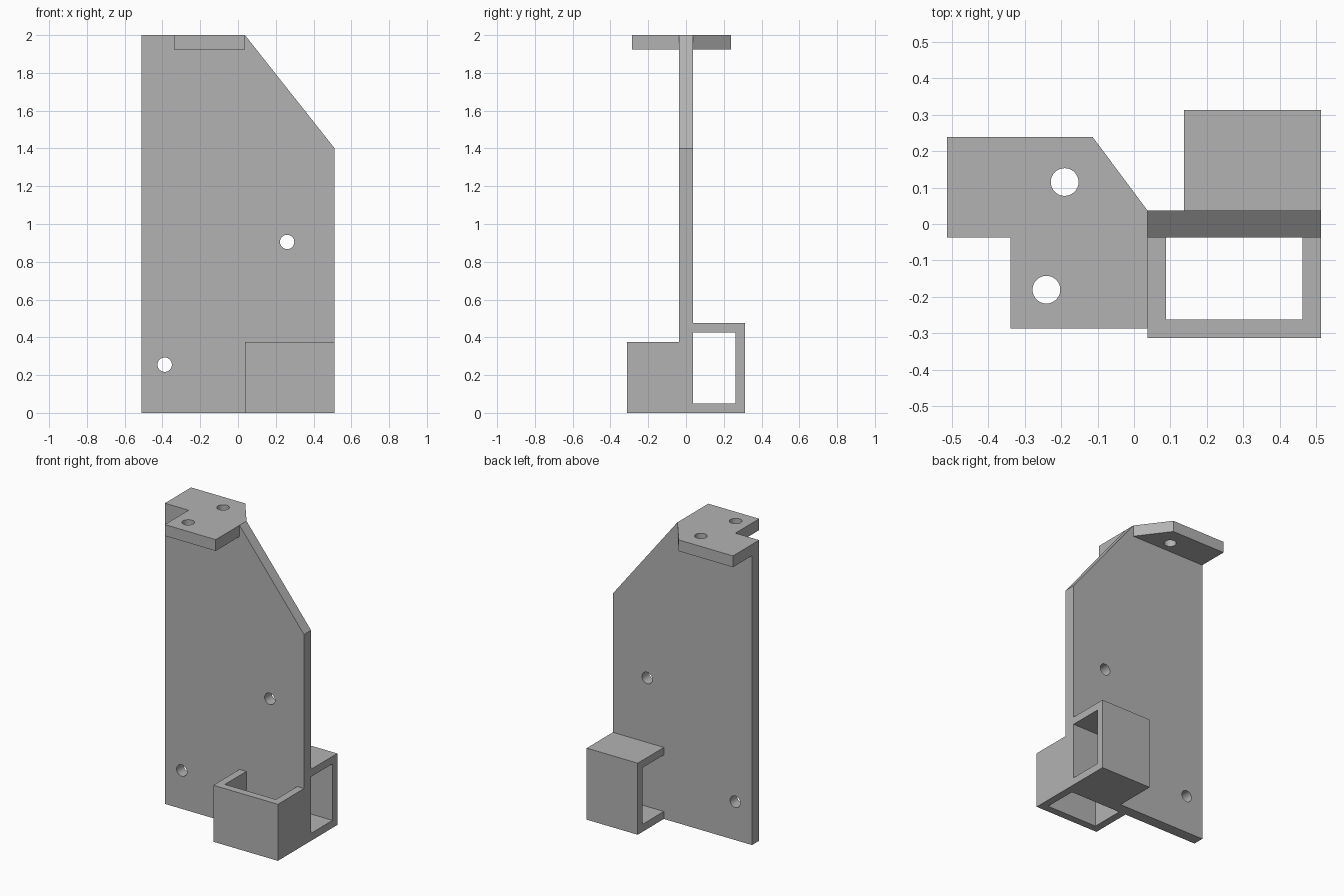
import bpy
import bmesh
from math import sin, cos, tau
from mathutils import Vector

cube = bpy.data.objects.get("Cube")
if cube:
    bpy.data.objects.remove(cube, do_unlink=True)

grey = bpy.data.materials.new("plain grey")
grey.use_nodes = True
colour = (0.45, 0.45, 0.45, 1)
grey.diffuse_color = colour
grey.node_tree.nodes["Principled BSDF"].inputs["Base Color"].default_value = colour

HOLE_RADIUS = 0.038
HALF = 0.037      # half the back plate thickness
WALL = 0.05       # bracket wall thickness
LEFT, RIGHT = 0.512, -0.512

# Where a profile point (a, b) at depth d lands for each extrusion axis
PLACE = {
    "x": lambda a, b, d: Vector((d, a, b)),
    "y": lambda a, b, d: Vector((a, d, b)),
    "z": lambda a, b, d: Vector((a, b, d)),
}


def circle(centre, segments=32):
    return [(centre[0] + HOLE_RADIUS * cos(tau * i / segments),
             centre[1] + HOLE_RADIUS * sin(tau * i / segments))
            for i in range(segments)]


def prism(name, outline, axis, low, high, holes=()):
    """Fill an outline with round holes and extrude it from low to high."""
    place = PLACE[axis]
    bm = bmesh.new()
    edges = []
    for loop in [outline] + [circle(h) for h in holes]:
        verts = [bm.verts.new(place(a, b, low)) for a, b in loop]
        edges += [bm.edges.new((v, verts[i - 1])) for i, v in enumerate(verts)]
    bmesh.ops.triangle_fill(bm, edges=edges, use_beauty=True)
    result = bmesh.ops.extrude_face_region(bm, geom=bm.faces[:], use_keep_orig=True)
    moved = [g for g in result["geom"] if isinstance(g, bmesh.types.BMVert)]
    bmesh.ops.translate(bm, verts=moved, vec=place(0, 0, high - low))
    bmesh.ops.recalc_face_normals(bm, faces=bm.faces[:])
    mesh = bpy.data.meshes.new(name)
    bm.to_mesh(mesh)
    bm.free()
    mesh.materials.append(grey)
    obj = bpy.data.objects.new(name, mesh)
    bpy.context.collection.objects.link(obj)
    bpy.ops.object.select_all(action="DESELECT")
    obj.select_set(True)
    bpy.context.view_layer.objects.active = obj
    bpy.ops.object.shade_smooth_by_angle()
    return obj


# Upright plate with a cut corner and two holes
prism("back_plate",
      [(RIGHT, 0), (LEFT, 0), (LEFT, 1.4), (0.037, 2), (RIGHT, 2)],
      "y", -HALF, HALF, holes=[(0.26, 0.905), (-0.388, 0.255)])

# Top mounting tabs, one on each side of the plate
prism("front_top_tab",
      [(-0.338, -0.287), (0.037, -0.287), (0.037, -HALF), (-0.338, -HALF)],
      "z", 1.925, 2, holes=[(-0.24, -0.18)])
prism("rear_top_tab",
      [(RIGHT, HALF), (0.037, HALF), (-0.113, 0.238), (RIGHT, 0.238)],
      "z", 1.925, 2, holes=[(-0.19, 0.115)])

# Front bracket: a U in plan, open at top and bottom
x0, x1, y0 = 0.037, LEFT, -0.312
prism("front_bracket",
      [(x0, -HALF), (x0, y0), (x1, y0), (x1, -HALF),
       (x1 - WALL, -HALF), (x1 - WALL, y0 + WALL),
       (x0 + WALL, y0 + WALL), (x0 + WALL, -HALF)],
      "z", 0, 0.376)

# Rear bracket: a U on its side, open at left and right
y1, top = 0.312, 0.476
prism("rear_bracket",
      [(HALF, 0), (y1, 0), (y1, top), (HALF, top),
       (HALF, top - WALL), (y1 - WALL, top - WALL),
       (y1 - WALL, WALL), (HALF, WALL)],
      "x", 0.137, LEFT)
